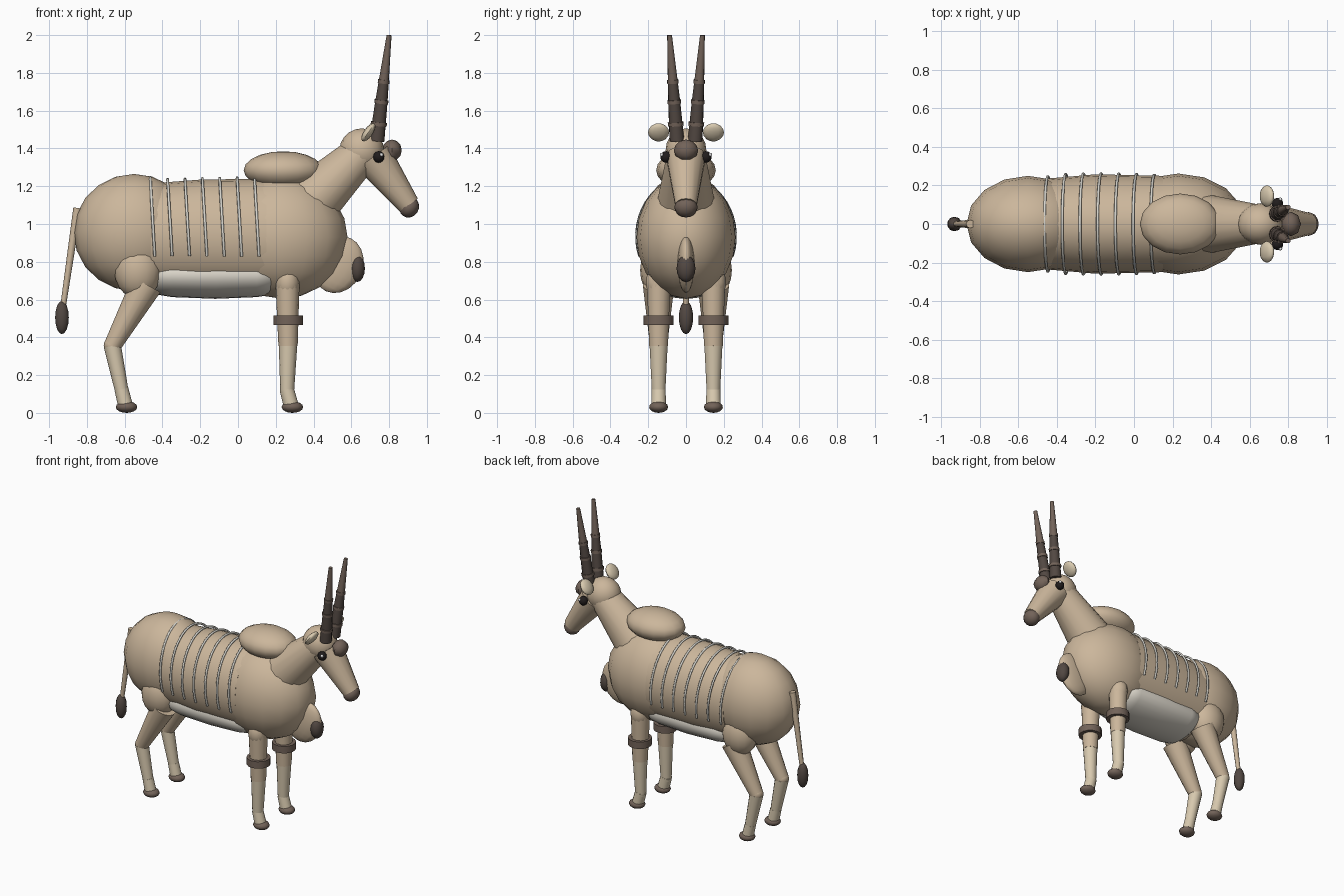
import bpy, bmesh, math
from mathutils import Vector, Matrix

cube = bpy.data.objects.get("Cube")
if cube:
    bpy.data.objects.remove(cube, do_unlink=True)


def material(name, rgb):
    m = bpy.data.materials.new(name)
    m.use_nodes = True
    m.diffuse_color = (*rgb, 1)
    bsdf = m.node_tree.nodes["Principled BSDF"]
    bsdf.inputs["Base Color"].default_value = (*rgb, 1)
    bsdf.inputs["Roughness"].default_value = 0.8
    return m


TAN = material("tan coat", (0.60, 0.47, 0.33))
CREAM = material("cream", (0.69, 0.59, 0.43))
PALE = material("pale belly", (0.72, 0.68, 0.60))
STRIPE = material("stripe grey", (0.68, 0.67, 0.62))
BROWN = material("horn brown", (0.17, 0.125, 0.10))
DARK = material("dark brown", (0.085, 0.065, 0.055))
BLACK = material("eye black", (0.015, 0.012, 0.012))
WHITE = material("eye glint", (0.9, 0.9, 0.9))


def finish(name, bm, mat, angle=50):
    bmesh.ops.recalc_face_normals(bm, faces=bm.faces)
    mesh = bpy.data.meshes.new(name)
    bm.to_mesh(mesh)
    bm.free()
    ob = bpy.data.objects.new(name, mesh)
    bpy.context.collection.objects.link(ob)
    mesh.materials.append(mat)
    bpy.ops.object.select_all(action='DESELECT')
    ob.select_set(True)
    bpy.context.view_layer.objects.active = ob
    bpy.ops.object.shade_smooth_by_angle(angle=math.radians(angle))
    return ob


def ellipsoid(name, center, radii, mat, tilt=0, segs=16, rings=10):
    """Ellipsoid, tilted about the y axis."""
    bm = bmesh.new()
    bmesh.ops.create_uvsphere(bm, u_segments=segs, v_segments=rings, radius=1)
    bm.transform(Matrix.Translation(center) @ Matrix.Rotation(math.radians(tilt), 4, 'Y')
                 @ Matrix.Diagonal((*radii, 1)))
    return finish(name, bm, mat)


def taper(name, a, b, r1, r2, mat, segs=14):
    """Tapered limb from a to b."""
    a, b = Vector(a), Vector(b)
    bm = bmesh.new()
    bmesh.ops.create_cone(bm, cap_ends=True, segments=segs, radius1=r1, radius2=r2,
                          depth=(b - a).length)
    turn = (b - a).to_track_quat('Z', 'Y').to_matrix().to_4x4()
    bm.transform(Matrix.Translation((a + b) / 2) @ turn)
    return finish(name, bm, mat)


def loft(name, sections, mat, segs=24):
    """Elliptical sections (x, half width, half height, centre z) along x."""
    bm = bmesh.new()
    loops = []
    for x, ry, rz, zc in sections:
        angles = [math.tau * i / segs for i in range(segs)]
        loops.append([bm.verts.new((x, ry * math.cos(t), zc + rz * math.sin(t)))
                      for t in angles])
    for p, q in zip(loops, loops[1:]):
        for i in range(segs):
            j = (i + 1) % segs
            bm.faces.new((p[i], p[j], q[j], q[i]))
    bm.faces.new(loops[0])
    bm.faces.new(loops[-1])
    return finish(name, bm, mat)


# Torso
ellipsoid("rump", (-0.55, 0, 0.955), (0.32, 0.25, 0.31), TAN)
ellipsoid("chest", (0.23, 0, 0.93), (0.35, 0.262, 0.325), TAN)
loft("barrel", [(-0.46, 0.235, 0.285, 0.93), (-0.2, 0.258, 0.3, 0.935),
                (0.15, 0.25, 0.305, 0.935)], TAN)
loft("belly", [(-0.45, 0.13, 0.07, 0.725), (-0.42, 0.185, 0.1, 0.725),
               (-0.35, 0.2, 0.115, 0.728), (-0.12, 0.205, 0.124, 0.728),
               (0.1, 0.2, 0.115, 0.728), (0.17, 0.185, 0.1, 0.725),
               (0.2, 0.13, 0.07, 0.725)], PALE)
ellipsoid("shoulder_hump", (0.24, 0, 1.285), (0.21, 0.158, 0.1), TAN)

# Flank stripes: thin tubes arching over the back
for n in range(7):
    x = -0.465 + n * 0.092
    ry = 0.246 if n == 0 else 0.254 + 0.008 * math.sin(n * math.pi / 6)
    rz = 0.312 if n in (0, 6) else 0.3 + 0.002 * n
    curve = bpy.data.curves.new("stripe_path", 'CURVE')
    curve.dimensions = '3D'
    curve.bevel_depth = 0.0075
    curve.bevel_resolution = 1
    spline = curve.splines.new('POLY')
    steps = 28
    spline.points.add(steps)
    for i, p in enumerate(spline.points):
        t = math.radians(-20 + 220 * i / steps)
        p.co = (x + 0.018 * (1 - math.sin(t)), ry * math.cos(t),
                0.935 + rz * math.sin(t), 1)
    curve.materials.append(STRIPE)
    stripe = bpy.data.objects.new(f"flank_stripe_{n + 1}", curve)
    bpy.context.collection.objects.link(stripe)

# Dewlap
ellipsoid("dewlap", (0.53, 0, 0.785), (0.13, 0.045, 0.155), TAN, tilt=25)
ellipsoid("dewlap_tuft", (0.632, 0, 0.765), (0.042, 0.05, 0.072), DARK, segs=10, rings=8)

# Neck and head
taper("neck", (0.4, 0, 1.13), (0.655, 0, 1.375), 0.15, 0.1, TAN, 16)
ellipsoid("head", (0.655, 0, 1.39), (0.118, 0.108, 0.116), TAN)
taper("muzzle", (0.715, 0, 1.355), (0.905, 0, 1.1), 0.106, 0.058, TAN, 14)
ellipsoid("nose", (0.907, 0, 1.088), (0.05, 0.062, 0.056), BROWN, tilt=35, segs=12, rings=8)
ellipsoid("forehead_tuft", (0.815, 0, 1.39), (0.052, 0.064, 0.057), BROWN, segs=8, rings=6)

# Tail
taper("tail", (-0.85, 0, 1.085), (-0.925, 0, 0.57), 0.022, 0.015, TAN, 8)
ellipsoid("tail_tuft", (-0.932, 0, 0.505), (0.038, 0.038, 0.088), DARK, segs=10, rings=8)

# Paired parts
for side, s in (("left", 1), ("right", -1)):
    ellipsoid(f"{side}_ear", (0.69, s * 0.145, 1.485), (0.024, 0.056, 0.056), CREAM,
              tilt=35, segs=12, rings=8)
    ellipsoid(f"{side}_eye", (0.745, s * 0.105, 1.355), (0.031, 0.031, 0.031), BLACK,
              segs=10, rings=8)
    ellipsoid(f"{side}_eye_glint", (0.76, s * 0.128, 1.367), (0.01, 0.01, 0.01), WHITE,
              segs=8, rings=6)

    # Horns in three shrinking lengths, ringed at the joints
    base, tip = Vector((0.735, s * 0.048, 1.44)), Vector((0.80, s * 0.087, 2.0))
    cuts = [(0, 0.04), (0.36, 0.033), (0.56, 0.027), (1, 0.013)]
    for i, ((t1, r1), (t2, r2)) in enumerate(zip(cuts, cuts[1:])):
        taper(f"{side}_horn_part_{i + 1}", base.lerp(tip, t1), base.lerp(tip, t2),
              r1, r2, BROWN if i == 2 else DARK, 10)
    for i, (t, r) in enumerate([(0.16, 0.043), (0.37, 0.037), (0.56, 0.031)]):
        taper(f"{side}_horn_ring_{i + 1}", base.lerp(tip, t - 0.017),
              base.lerp(tip, t + 0.017), r, r, BROWN, 10)

    # Front leg
    y = s * 0.145
    ellipsoid(f"{side}_front_shoulder", (0.262, y, 0.69), (0.064, 0.068, 0.09), TAN, segs=14)
    taper(f"{side}_front_upper_leg", (0.262, y, 0.7), (0.265, y, 0.355), 0.064, 0.051, TAN)
    taper(f"{side}_front_lower_leg", (0.265, y, 0.36), (0.26, y, 0.1), 0.049, 0.036, CREAM)
    taper(f"{side}_front_band", (0.266, y, 0.465), (0.266, y, 0.515), 0.079, 0.079, BROWN)
    taper(f"{side}_front_pastern", (0.258, y, 0.125), (0.282, y, 0.035), 0.038, 0.04, CREAM)
    ellipsoid(f"{side}_front_hoof", (0.288, y, 0.031), (0.057, 0.05, 0.031), BROWN,
              segs=12, rings=8)

    # Hind leg
    ellipsoid(f"{side}_thigh", (-0.53, s * 0.14, 0.755), (0.125, 0.103, 0.15), TAN)
    taper(f"{side}_hind_upper_leg", (-0.485, y, 0.68), (-0.665, y, 0.355), 0.085, 0.046, TAN)
    ellipsoid(f"{side}_hock", (-0.665, y, 0.358), (0.046, 0.046, 0.046), TAN, segs=12, rings=8)
    taper(f"{side}_hind_lower_leg", (-0.665, y, 0.355), (-0.612, y, 0.1), 0.046, 0.035, CREAM)
    taper(f"{side}_hind_pastern", (-0.617, y, 0.125), (-0.595, y, 0.035), 0.037, 0.039, CREAM)
    ellipsoid(f"{side}_hind_hoof", (-0.59, y, 0.031), (0.057, 0.05, 0.031), BROWN,
              segs=12, rings=8)
